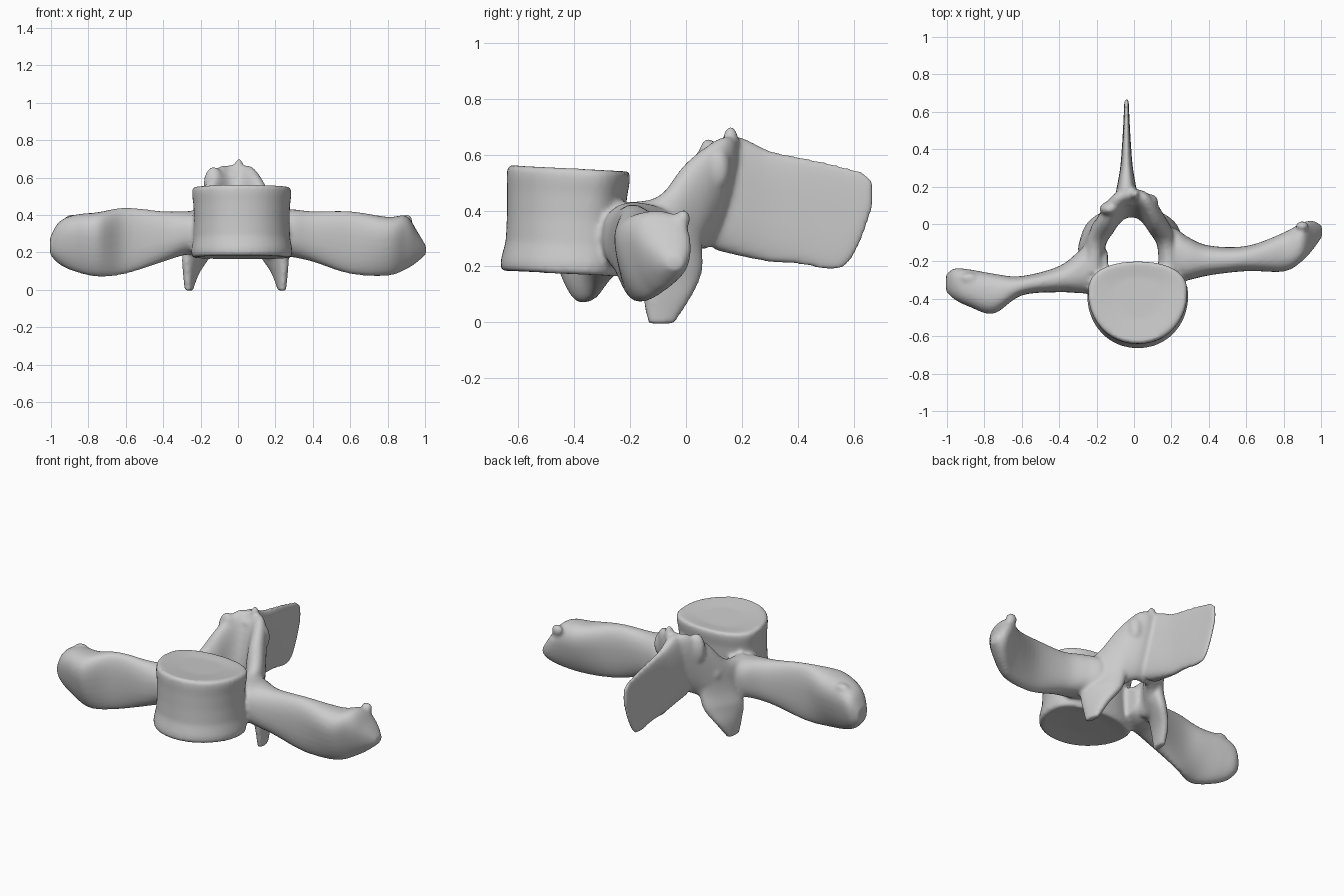
import bpy, bmesh, math
from mathutils import Vector, Matrix

bm = bmesh.new()


def smooth_rows(rows, steps=5):
    """Catmull-Rom interpolation between the rows of numbers."""
    out = []
    for i in range(len(rows) - 1):
        p0, p1 = rows[max(i - 1, 0)], rows[i]
        p2, p3 = rows[i + 1], rows[min(i + 2, len(rows) - 1)]
        for s in range(steps):
            t = s / steps
            out.append([0.5 * (2 * b + (c - a) * t + (2 * a - 5 * b + 4 * c - d) * t * t
                               + (3 * b - a - 3 * c + d) * t ** 3)
                        for a, b, c, d in zip(p0, p1, p2, p3)])
    out.append(list(rows[-1]))
    return out


def skin(rings):
    """Bridge closed rings of points and cap both ends."""
    vs = [[bm.verts.new(p) for p in r] for r in rings]
    n = len(vs[0])
    for a, b in zip(vs, vs[1:]):
        for i in range(n):
            j = (i + 1) % n
            bm.faces.new((a[i], a[j], b[j], b[i]))
    bm.faces.new(vs[0])
    bm.faces.new(vs[-1])


def spow(v, e):
    return math.copysign(abs(v) ** e, v)


def section(c, u, v, taper=0.0, e=0.85, n=28):
    """Rounded cross-section; taper widens its upper side."""
    pts = []
    for i in range(n):
        a = 2 * math.pi * i / n
        cu, sv = spow(math.cos(a), e), spow(math.sin(a), e)
        pts.append(Vector(c) + Vector(u) * cu * (1 + taper * sv) + Vector(v) * sv)
    return pts


def box_loft(rows, axis, e=0.85):
    """Rows: position on axis, low/high of the other two axes, taper."""
    rings = []
    for a, u0, u1, v0, v1, t in smooth_rows(rows):
        cu, cv, hu, hv = (u0 + u1) / 2, (v0 + v1) / 2, abs(u1 - u0) / 2, abs(v1 - v0) / 2
        if axis == 'x':
            rings.append(section((a, cu, cv), (0, hu, 0), (0, 0, hv), t, e))
        else:
            rings.append(section((cu, a, cv), (hu, 0, 0), (0, 0, hv), t, e))
    skin(rings)


def blob(c, r):
    m = Matrix.Translation(c) @ Matrix.Diagonal((*r, 1))
    bmesh.ops.create_icosphere(bm, subdivisions=3, radius=1, matrix=m)


# vertebral body: kidney outline, slight waist, nearly flat end plates
rings = []
for z, s, dy in ((0.182, 0.5, -.01), (0.176, 0.85, -.01), (0.172, 0.95, -.01), (0.183, 1.0, -.01),
                 (0.215, 1.01, -.005), (0.28, 0.965, 0), (0.37, 0.95, 0), (0.46, 0.965, 0.005),
                 (0.51, 0.99, 0.01), (0.54, 0.99, 0.012), (0.553, 0.95, 0.012), (0.55, 0.8, 0.01),
                 (0.543, 0.5, 0.01)):
    ring = []
    for i in range(48):
        a = 2 * math.pi * i / 48
        c, sn = math.cos(a), math.sin(a)
        x = 0.02 + 0.268 * s * spow(c, 0.95)
        y = -0.38 + dy + s * (0.275 * sn if sn < 0 else 0.17 * sn ** 0.75)
        ring.append((x, y, z - 0.05 * (y + 0.43)))
    rings.append(ring)
skin(rings)

# transverse processes: tall blades flaring toward the tips
box_loft([(-0.14, -0.34, -0.15, 0.22, 0.40, 0), (-0.22, -0.37, -0.08, 0.19, 0.42, 0),
          (-0.29, -0.37, -0.14, 0.185, 0.42, 0), (-0.40, -0.365, -0.225, 0.15, 0.42, 0),
          (-0.60, -0.38, -0.28, 0.085, 0.44, 0.2),
          (-0.75, -0.47, -0.275, 0.07, 0.415, 0.4), (-0.88, -0.435, -0.25, 0.10, 0.40, 0.35),
          (-0.96, -0.40, -0.24, 0.14, 0.36, 0.2), (-1.005, -0.36, -0.27, 0.19, 0.28, 0)], 'x')
box_loft([(0.14, -0.30, -0.06, 0.22, 0.40, 0), (0.21, -0.30, -0.02, 0.19, 0.42, 0),
          (0.29, -0.30, -0.07, 0.175, 0.43, 0),
          (0.40, -0.275, -0.115, 0.15, 0.42, 0), (0.60, -0.25, -0.12, 0.085, 0.42, 0.2),
          (0.80, -0.245, -0.055, 0.075, 0.39, 0.4), (0.90, -0.19, 0.0, 0.11, 0.395, 0.35),
          (0.96, -0.13, 0.015, 0.15, 0.31, 0.2), (1.005, -0.07, -0.01, 0.19, 0.235, 0)], 'x')

# neural arch and slanted inferior articular plates, one per side
arch = [(0.19, -0.26, 0.34, 0.06, 0.0, 0.0, 0.09), (0.175, -0.10, 0.31, 0.05, 0.02, 0.0, 0.14),
        (0.125, -0.005, 0.385, 0.045, 0.035, 0.015, 0.19), (0.075, 0.07, 0.45, 0.035, 0.042, 0.045, 0.205),
        (0.03, 0.105, 0.465, 0.02, 0.05, 0.05, 0.2), (-0.02, 0.11, 0.465, 0.0, 0.05, 0.05, 0.205)]
plate = [(0.38, 0.15, -0.03, 0.05, 0.09), (0.28, 0.165, -0.045, 0.06, 0.10), (0.18, 0.195, -0.055, 0.06, 0.11),
         (0.09, 0.222, -0.068, 0.03, 0.085), (-0.005, 0.235, -0.09, 0.008, 0.045)]
for m, dx in ((1, 0.0), (-1, -0.028)):
    skin([section((m * x + dx, y, z), (m * ux, uy, 0), (0, vy, vz))
          for x, y, z, ux, uy, vy, vz in smooth_rows(arch)])
    rings = []
    for z, x, y, px, py in smooth_rows(plate):
        th = 0.02 + 0.022 * min(1, max(z, 0) / 0.2)
        rings.append(section((m * x + dx, y, z), (m * th, th * 0.5, 0), (-m * px, py, 0)))
    skin(rings)

# spinous process: thin blade tapering to the rear
sp = [(0.10, 0.07, 0.26, 0.62), (0.18, 0.055, 0.24, 0.665), (0.30, 0.034, 0.215, 0.615),
      (0.42, 0.024, 0.205, 0.59), (0.52, 0.018, 0.185, 0.57), (0.58, 0.015, 0.21, 0.555),
      (0.63, 0.013, 0.30, 0.54), (0.67, 0.011, 0.42, 0.505)]
box_loft([(y, -0.04 - w, -0.04 + w, a, b, 0) for y, w, a, b in sp], 'y', 0.7)

# superior articular knobs and ragged bone ridges
for c, r in (((-0.13, 0.08, 0.56), (0.055, 0.04, 0.10)), ((0.085, 0.115, 0.55), (0.045, 0.045, 0.08)),
             ((0.005, 0.16, 0.64), (0.025, 0.03, 0.065)), ((-0.205, -0.03, 0.39), (0.025, 0.045, 0.045)),
             ((0.90, -0.01, 0.37), (0.035, 0.025, 0.035)), ((-0.88, -0.29, 0.37), (0.05, 0.03, 0.035))):
    blob(c, r)

bmesh.ops.recalc_face_normals(bm, faces=bm.faces[:])
mesh = bpy.data.meshes.new("vertebra")
bm.to_mesh(mesh)
bm.free()
obj = bpy.data.objects.new("vertebra", mesh)
bpy.context.collection.objects.link(obj)

# fuse all parts into one bone surface
rm = obj.modifiers.new("fuse", 'REMESH')
rm.mode = 'VOXEL'
rm.voxel_size = 0.011
rm.use_smooth_shade = True
sm = obj.modifiers.new("soften", 'SMOOTH')
sm.factor = 0.5
sm.iterations = 6
